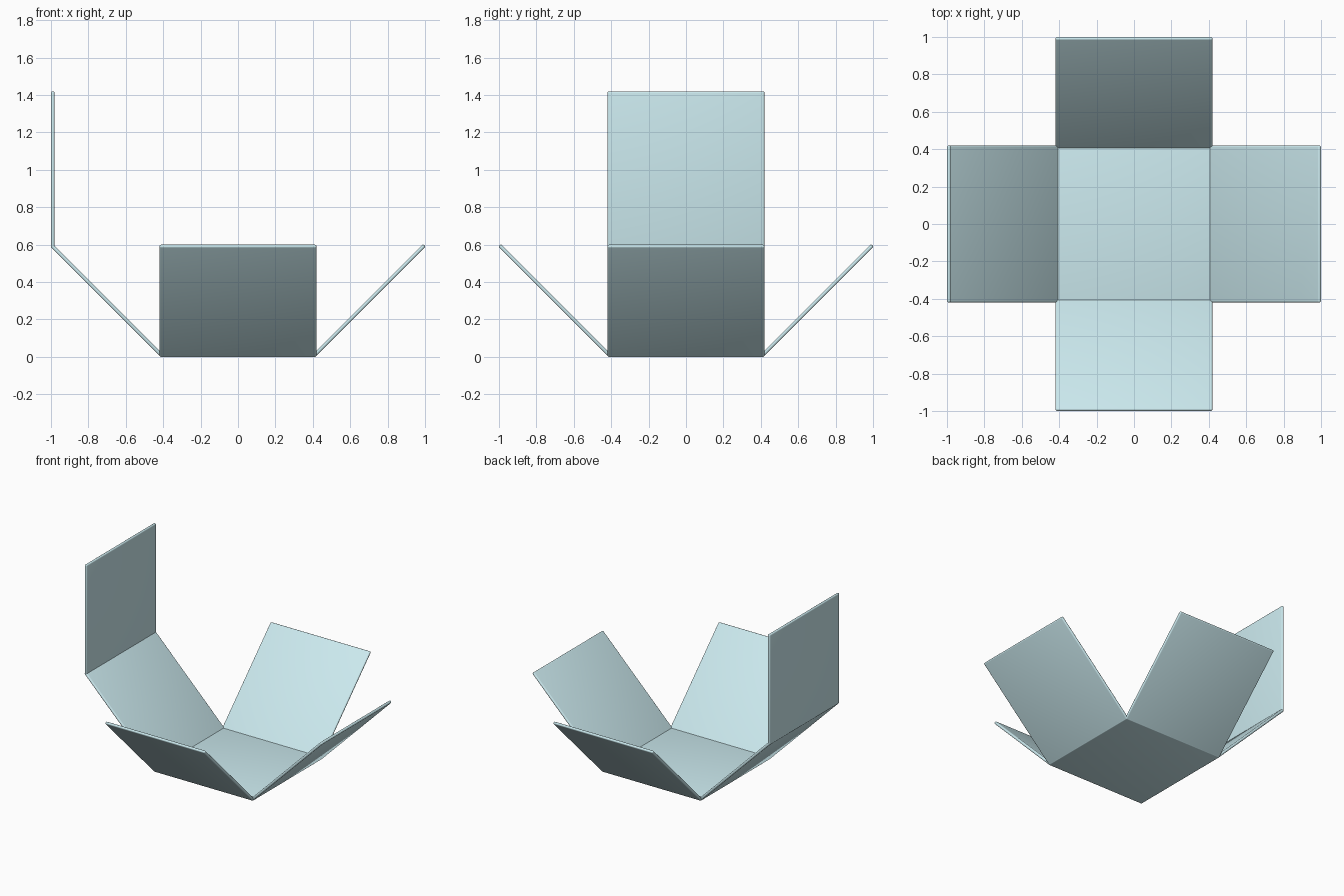
import bpy, bmesh
from math import radians
from mathutils import Matrix

if "Cube" in bpy.data.objects:
    bpy.data.objects.remove(bpy.data.objects["Cube"])

S = 0.82      # side length between hinge lines
R = 0.01      # half thickness, also rim radius

mat = bpy.data.materials.new("pale_blue")
mat.diffuse_color = (0.60, 0.82, 0.86, 1)
mat.use_nodes = True
mat.node_tree.nodes["Principled BSDF"].inputs["Base Color"].default_value = mat.diffuse_color


def panel(name, matrix):
    """Thin square plate with a rounded rim, hinge line on local x = 0."""
    bm = bmesh.new()
    bmesh.ops.create_cube(bm, size=1)
    bmesh.ops.scale(bm, vec=(S + 2 * R, S + 2 * R, 2 * R), verts=bm.verts)
    bmesh.ops.bevel(bm, geom=bm.edges[:], offset=R * 0.96, segments=4,
                    profile=0.5, affect='EDGES')
    bmesh.ops.translate(bm, vec=(S / 2, 0, 0), verts=bm.verts)
    bm.transform(matrix)
    me = bpy.data.meshes.new(name)
    bm.to_mesh(me)
    bm.free()
    me.materials.append(mat)
    ob = bpy.data.objects.new(name, me)
    bpy.context.collection.objects.link(ob)
    bpy.context.view_layer.objects.active = ob
    ob.select_set(True)
    bpy.ops.object.shade_smooth_by_angle(angle=radians(35))
    ob.select_set(False)


up = Matrix.Translation((0, 0, R))

# Box floor
panel("floor", up @ Matrix.Translation((-S / 2, 0, 0)))

# Four walls folded open at 45 degrees
for name, turn in (("right_wall", 0), ("back_wall", 90),
                   ("left_wall", 180), ("front_wall", 270)):
    wall = (up @ Matrix.Rotation(radians(turn), 4, 'Z')
            @ Matrix.Translation((S / 2, 0, 0))
            @ Matrix.Rotation(radians(-45), 4, 'Y'))
    panel(name, wall)
    # Lid hinged upright on the left wall
    if name == "left_wall":
        panel("lid", wall @ Matrix.Translation((S, 0, 0))
              @ Matrix.Rotation(radians(-45), 4, 'Y'))
